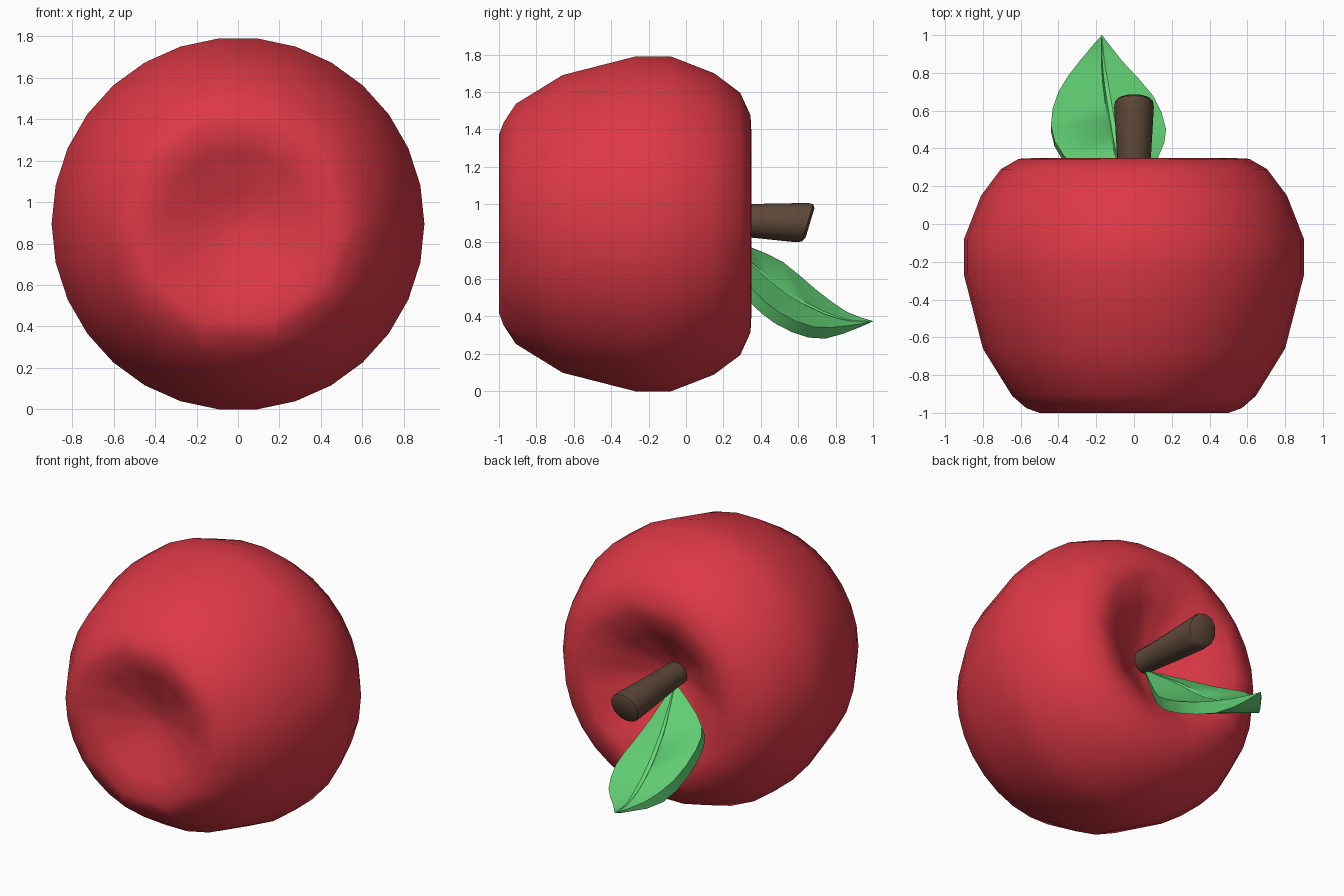
import bpy, bmesh, math
from mathutils import Vector

if "Cube" in bpy.data.objects:
    bpy.data.objects.remove(bpy.data.objects["Cube"])


def finish(name, bm, color, angle):
    bmesh.ops.recalc_face_normals(bm, faces=bm.faces)
    mesh = bpy.data.meshes.new(name)
    bm.to_mesh(mesh)
    bm.free()
    obj = bpy.data.objects.new(name, mesh)
    bpy.context.collection.objects.link(obj)
    mat = bpy.data.materials.new(name + "_colour")
    mat.diffuse_color = (*color, 1)
    mat.use_nodes = True
    mat.node_tree.nodes["Principled BSDF"].inputs["Base Color"].default_value = mat.diffuse_color
    mesh.materials.append(mat)
    bpy.ops.object.select_all(action='DESELECT')
    obj.select_set(True)
    bpy.context.view_layer.objects.active = obj
    bpy.ops.object.shade_smooth_by_angle(angle=math.radians(angle))
    return obj


def loft(rings):
    """Skin a list of closed point rings and fill both ends with fans."""
    bm = bmesh.new()
    loops = [[bm.verts.new(p) for p in ring] for ring in rings]
    n = len(loops[0])
    for a, b in zip(loops, loops[1:]):
        for i in range(n):
            j = (i + 1) % n
            bm.faces.new((a[i], a[j], b[j], b[i]))
    ends = [bm.faces.new(loops[0]), bm.faces.new(loops[-1])]
    bmesh.ops.poke(bm, faces=ends)
    return bm


# Apple body: 30-sided skin, turning to 10-sided in the two dimples
def body_ring(radius, y, decagon):
    pts = []
    for i in range(30):
        a = i * 12
        r = radius
        if decagon:
            r *= math.cos(math.radians(18)) / math.cos(math.radians(a % 36 - 18))
        a = math.radians(a)
        pts.append((r * math.cos(a), y, 0.895 + r * math.sin(a)))
    return pts


profile = [(0.02, -0.85, 1), (0.18, -0.885, 1), (0.36, -0.96, 1), (0.50, -1.0, 1),
           (0.57, -0.975, 1), (0.645, -0.91, 0), (0.80, -0.66, 0), (0.90, -0.27, 0),
           (0.90, -0.08, 0), (0.81, 0.15, 0), (0.705, 0.29, 0), (0.61, 0.345, 1),
           (0.51, 0.35, 1), (0.34, 0.25, 1), (0.16, 0.13, 1), (0.02, 0.07, 1)]
finish("apple_body", loft([body_ring(*p) for p in profile]), (0.72, 0.04, 0.06), 60)


# Stem: slightly bent tube with a slanted, rounded tip
def stem_ring(y, z, radius, slant):
    return [(radius * math.cos(t), y + slant * radius * math.sin(t), z + radius * math.sin(t))
            for t in (math.tau * i / 12 for i in range(12))]


stem = [(0.04, 0.93, 0.075, 0), (0.20, 0.92, 0.08, 0.1), (0.36, 0.912, 0.09, 0.15),
        (0.62, 0.902, 0.105, 0.3), (0.65, 0.901, 0.10, 0.3), (0.663, 0.90, 0.08, 0.3)]
finish("stem", loft([stem_ring(*s) for s in stem]), (0.11, 0.065, 0.04), 40)

# Leaf: left edge, midrib and right edge at stations from base to tip
stations = [((-0.02, 0.12, 0.855), (0.0, 0.12, 0.845), (0.02, 0.13, 0.83)),
            ((-0.18, 0.22, 0.82), (-0.05, 0.26, 0.755), (0.08, 0.26, 0.66)),
            ((-0.37, 0.36, 0.765), (-0.09, 0.39, 0.65), (0.135, 0.37, 0.53)),
            ((-0.44, 0.52, 0.69), (-0.12, 0.55, 0.52), (0.17, 0.50, 0.42)),
            ((-0.40, 0.70, 0.54), (-0.15, 0.74, 0.42), (0.10, 0.68, 0.345)),
            ((-0.29, 0.86, 0.425), (-0.165, 0.88, 0.378), (-0.06, 0.86, 0.35)),
            ((-0.175, 0.995, 0.377), (-0.17, 1.0, 0.375), (-0.165, 0.995, 0.373))]


def spline(column):
    """Catmull-Rom through a column of points, two steps per span."""
    p = [Vector(s[column]) for s in stations]
    out = []
    for i in range(len(p) - 1):
        a, b = p[max(i - 1, 0)], p[min(i + 2, len(p) - 1)]
        out += [p[i], (9 * (p[i] + p[i + 1]) - a - b) / 16]
    return out + [p[-1]]


rings = []
for left, mid, right in zip(spline(0), spline(1), spline(2)):
    width = (right - left).length
    thick = 0.075 * min(1, width / 0.35)
    down = Vector((-0.35, -0.4, -0.85)) * thick
    groove = mid + down * 0.2
    rings.append([left, mid.lerp(left, 0.06), groove, mid.lerp(right, 0.06), right,
                  right.lerp(mid, 0.08) + down, mid + down, left.lerp(mid, 0.08) + down])
finish("leaf", loft(rings), (0.13, 0.68, 0.19), 35)
